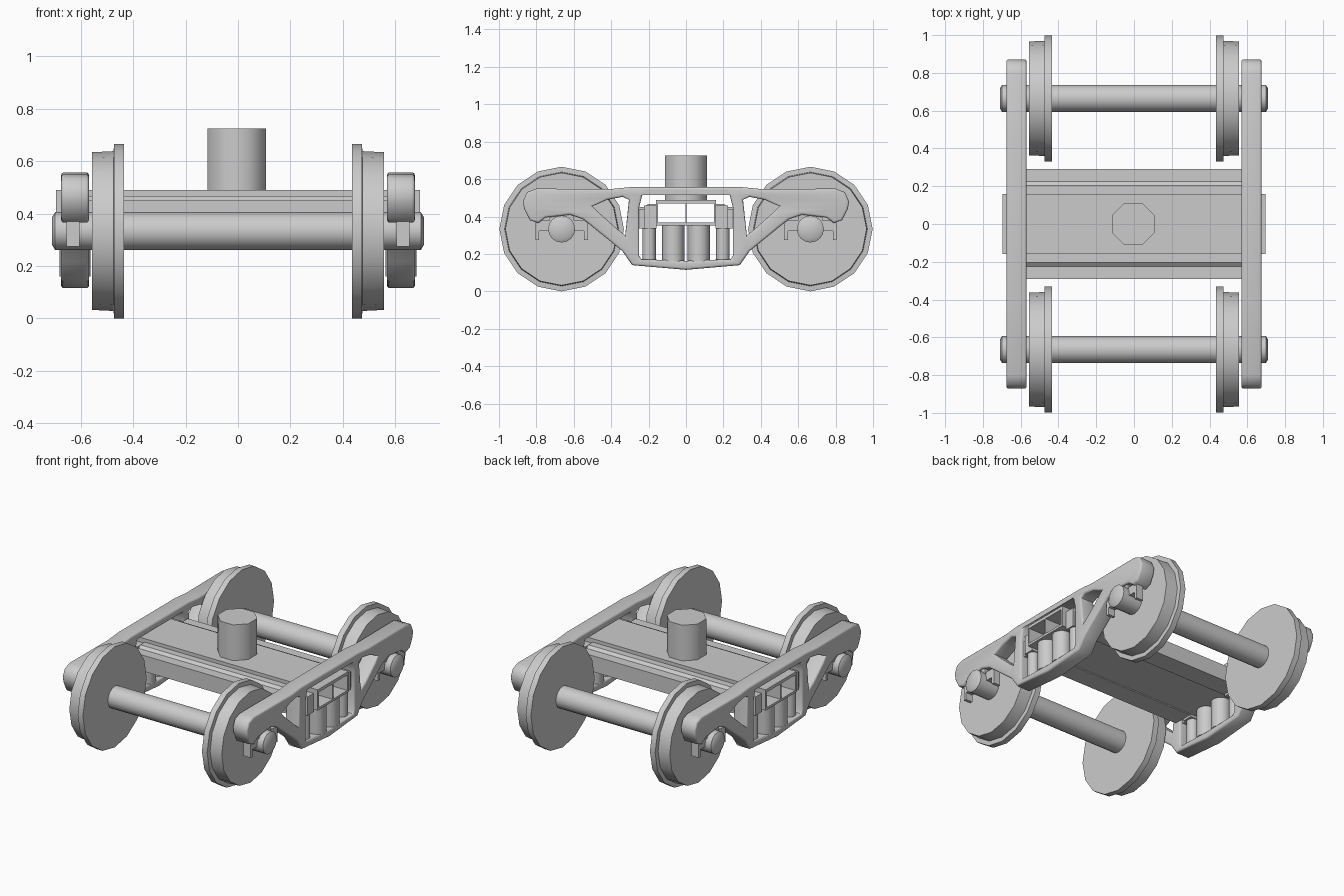
import bpy, bmesh, math
from mathutils import Matrix, Vector

if "Cube" in bpy.data.objects:
    bpy.data.objects.remove(bpy.data.objects["Cube"])

steel = bpy.data.materials.new("steel_grey")
steel.diffuse_color = (0.6, 0.6, 0.6, 1)
steel.use_nodes = True
steel.node_tree.nodes["Principled BSDF"].inputs["Base Color"].default_value = steel.diffuse_color


def finish(name, bm, angle=None):
    bmesh.ops.recalc_face_normals(bm, faces=bm.faces)
    me = bpy.data.meshes.new(name)
    bm.to_mesh(me)
    bm.free()
    me.materials.append(steel)
    ob = bpy.data.objects.new(name, me)
    bpy.context.collection.objects.link(ob)
    if angle:
        bpy.ops.object.select_all(action='DESELECT')
        ob.select_set(True)
        bpy.context.view_layer.objects.active = ob
        bpy.ops.object.shade_smooth_by_angle(angle=math.radians(angle))
    return ob


def add_box(bm, x0, x1, y0, y1, z0, z1):
    c = Vector(((x0 + x1) / 2, (y0 + y1) / 2, (z0 + z1) / 2))
    m = Matrix.Translation(c) @ Matrix.Diagonal((abs(x1 - x0), abs(y1 - y0), z1 - z0, 1))
    bmesh.ops.create_cube(bm, size=1, matrix=m)


def lathe_x(name, profile, y, z, sides):
    """Closed solid turned about an axis along x; profile is (x, radius)."""
    bm = bmesh.new()
    rings = [[bm.verts.new((x, y + r * math.cos(2 * math.pi * i / sides),
                            z + r * math.sin(2 * math.pi * i / sides)))
              for i in range(sides)] for x, r in profile]
    for a, b in zip(rings, rings[1:]):
        for i in range(sides):
            j = (i + 1) % sides
            bm.faces.new((a[i], a[j], b[j], b[i]))
    bm.faces.new(rings[0])
    bm.faces.new(rings[-1])
    return finish(name, bm, 40)


def cylinder(name, x, y, z0, z1, r, sides, turn=0, angle=40):
    bm = bmesh.new()
    m = Matrix.Translation((x, y, (z0 + z1) / 2)) @ Matrix.Rotation(turn, 4, 'Z')
    bmesh.ops.create_cone(bm, cap_ends=True, segments=sides, radius1=r, radius2=r,
                          depth=z1 - z0, matrix=m)
    return finish(name, bm, angle)


def mirrored(half):
    return half + [(-y, z) for y, z in reversed(half) if y > 0]


# Side frame outline and openings in (y, z)
outer = mirrored([(0, .557), (.3, .557), (.4, .547), (.8, .549), (.85, .53), (.872, .48),
                  (.865, .44), (.835, .38), (.79, .365), (.75, .395), (.62, .41), (.55, .385),
                  (.5, .345), (.34, .215), (.288, .14), (0, .115)])
window = mirrored([(0, .533), (.215, .533), (.235, .51), (.25, .45), (.25, .19), (.24, .172), (0, .163)])
side_hole = [(.305, .49), (.34, .505), (.42, .49), (.5, .455), (.47, .425), (.37, .335), (.325, .30)]
loops = [outer, window, side_hole, [(-y, z) for y, z in side_hole]]


def side_frame(name, x):
    cu = bpy.data.curves.new(name, 'CURVE')
    cu.dimensions = '2D'
    cu.fill_mode = 'BOTH'
    cu.extrude, cu.bevel_depth, cu.bevel_resolution, cu.offset = .0415, .012, 2, -.012
    for pts in loops:
        sp = cu.splines.new('POLY')
        sp.points.add(len(pts) - 1)
        for p, (a, b) in zip(sp.points, pts):
            p.co = (a, b, 0, 1)
        sp.use_cyclic_u = True
    tmp = bpy.data.objects.new(name + "_outline", cu)
    bpy.context.collection.objects.link(tmp)
    bpy.context.view_layer.update()
    me = bpy.data.meshes.new_from_object(tmp.evaluated_get(bpy.context.evaluated_depsgraph_get()))
    bpy.data.objects.remove(tmp)
    bm = bmesh.new()
    bm.from_mesh(me)
    bpy.data.meshes.remove(me)
    bmesh.ops.remove_doubles(bm, verts=bm.verts, dist=.0003)
    for v in bm.verts:
        a, b, c = v.co
        v.co = (c + x, a, b)
    for f in bm.faces:
        f.material_index = 0
    finish(name, bm, 50)


AXLE_Z, AXLE_Y = .333, .665

# Wheelsets: axle with chamfered ends and two flanged wheels
for tag, y in (("front", -AXLE_Y), ("rear", AXLE_Y)):
    lathe_x(tag + "_axle", [(-.71, .052), (-.698, .072), (.698, .072), (.71, .052)], y, AXLE_Z, 16)
    for side, s in (("left", -1), ("right", 1)):
        lathe_x(f"{tag}_{side}_wheel",
                [(s * .435, .333), (s * .473, .333), (s * .475, .305), (s * .557, .301)], y, AXLE_Z, 16)

for side, s in (("left", -1), ("right", 1)):
    side_frame(side + "_side_frame", s * .622)

    # Axle guides: legs and saddle around each journal
    bm = bmesh.new()
    for t in (-1, 1):
        add_box(bm, s * .605, s * .655, t * .785, t * .805, .275, .40)
        add_box(bm, s * .605, s * .655, t * .525, t * .545, .275, .40)
        add_box(bm, s * .605, s * .655, t * .54, t * .79, .322, .38)
        add_box(bm, s * .59, s * .66, t * .60, t * .73, .37, .42)
    finish(side + "_axle_guides", bm)

    # Suspension springs and friction wedges
    for i, (y, r, top) in enumerate(((-.068, .059, .353), (.068, .059, .353),
                                     (-.197, .036, .34), (.197, .036, .34))):
        cylinder(f"{side}_spring_{i + 1}", s * .622, y, .16, top, r, 12)
    bm = bmesh.new()
    for t in (-1, 1):
        add_box(bm, s * .575, s * .665, t * .157, t * .225, .335, .458)
        add_box(bm, s * .59, s * .65, t * .22, t * .255, .335, .44)
    finish(side + "_friction_wedges", bm)

# Hollow bolster with a central web
bm = bmesh.new()
add_box(bm, -.695, .695, -.16, .16, .469, .489)
add_box(bm, -.695, .695, -.16, .16, .352, .367)
for y0, y1 in ((-.16, -.149), (.149, .16), (-.004, .004)):
    add_box(bm, -.695, .695, y0, y1, .367, .469)
finish("bolster", bm)

# Stepped transom rails on both sides of the bolster
rail = [(.158, .345), (.29, .345), (.29, .45), (.225, .45), (.205, .466), (.158, .466)]
for tag, s in (("front", -1), ("rear", 1)):
    bm = bmesh.new()
    ends = [[bm.verts.new((x, s * y, z)) for y, z in rail] for x in (-.57, .57)]
    for e in ends:
        bm.faces.new(e)
    for i in range(len(rail)):
        j = (i + 1) % len(rail)
        bm.faces.new((ends[0][i], ends[0][j], ends[1][j], ends[1][i]))
    finish(tag + "_transom_rail", bm)

# Eight-sided centre pivot
cylinder("centre_pivot", -.004, 0, .48, .725, .121, 8, math.pi / 8, 50)
